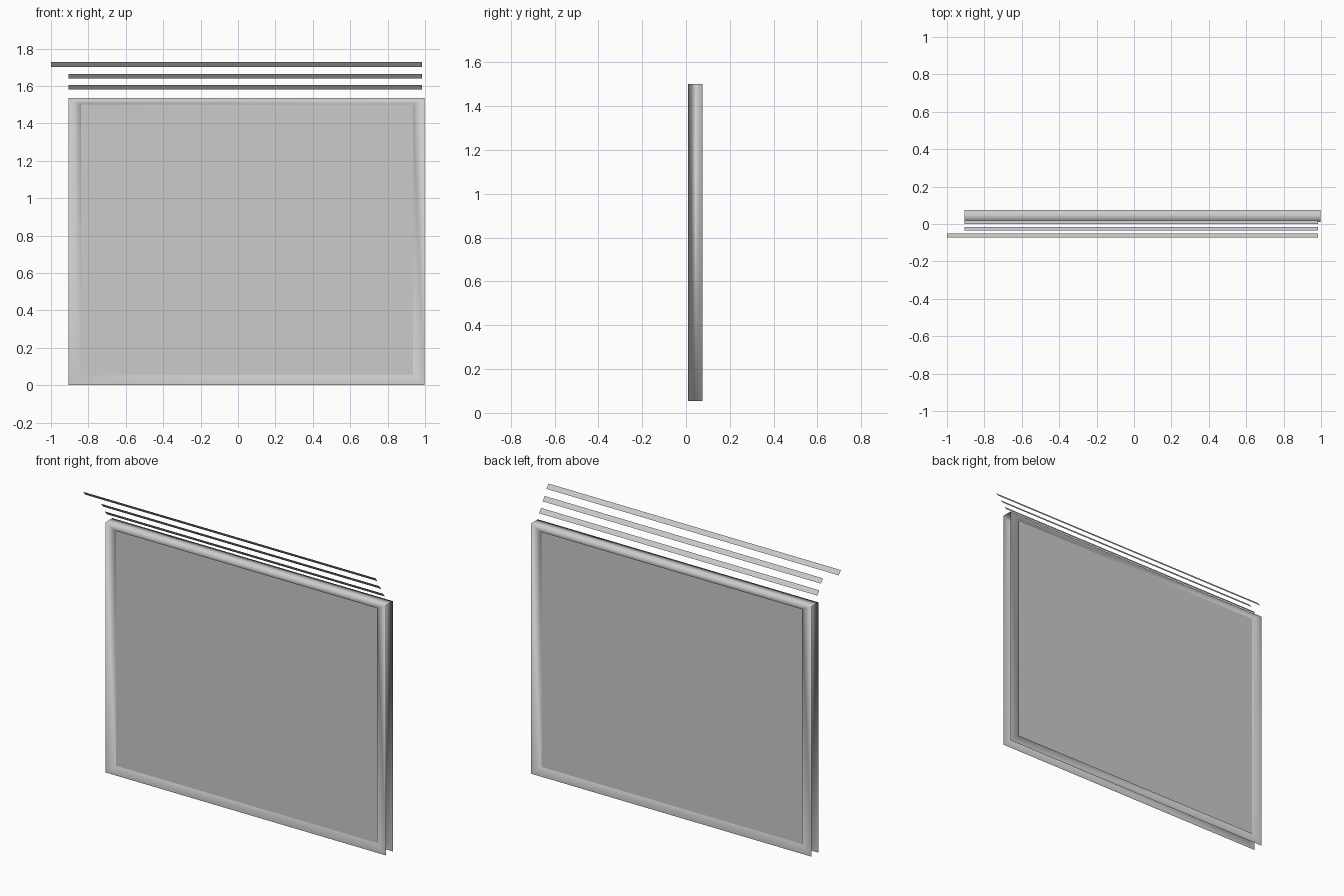
import bpy, bmesh

cube = bpy.data.objects.get("Cube")
if cube:
    bpy.data.objects.remove(cube, do_unlink=True)

gray = bpy.data.materials.new("light_gray")
gray.use_nodes = True
COLOR = (0.6, 0.6, 0.6, 1)
gray.diffuse_color = COLOR
gray.node_tree.nodes["Principled BSDF"].inputs["Base Color"].default_value = COLOR


def finish(name, bm, smooth=False):
    bmesh.ops.recalc_face_normals(bm, faces=bm.faces)
    me = bpy.data.meshes.new(name)
    bm.to_mesh(me)
    bm.free()
    me.materials.append(gray)
    for p in me.polygons:
        p.use_smooth = smooth
    ob = bpy.data.objects.new(name, me)
    bpy.context.collection.objects.link(ob)
    return ob


# Outer and inner outlines of the frame, and its front and back depth
OUT = (-0.905, 0.998, 0.0, 1.535)
INN = (-0.84, 0.935, 0.055, 1.5)
FRONT, BACK = 0.01, 0.075


def ring(bm, box, y):
    x0, x1, z0, z1 = box
    return [bm.verts.new((x, y, z)) for x, z in ((x0, z0), (x1, z0), (x1, z1), (x0, z1))]


# Frame: two thin flanges joined by an inner wall, open at the sides and
# bottom, closed along the top by a cap
bm = bmesh.new()
of, inf = ring(bm, OUT, FRONT), ring(bm, INN, FRONT)
ob, inb = ring(bm, OUT, BACK), ring(bm, INN, BACK)
for i in range(4):
    j = (i + 1) % 4
    for a, b in ((of, inf), (inf, inb), (inb, ob)):
        bm.faces.new((a[i], a[j], b[j], b[i]))
bm.faces.new((of[2], of[3], ob[3], ob[2]))
finish("window_frame", bm, smooth=True)

# Pane: slab set just inside both flanges
bm = bmesh.new()
f, b = ring(bm, INN, FRONT + 0.008), ring(bm, INN, BACK - 0.008)
bm.faces.new(f)
bm.faces.new(b[::-1])
finish("pane", bm)

# Loose tilted slats stepping up and forward above the frame: (x start, y back, z low)
for n, (x, y, z) in enumerate(((-0.905, 0.02, 1.58),
                               (-0.905, -0.015, 1.64),
                               (-1.0, -0.052, 1.702)), 1):
    bm = bmesh.new()
    corners = ((x, y, z), (0.983, y, z), (0.983, y - 0.02, z + 0.025), (x, y - 0.02, z + 0.025))
    bm.faces.new([bm.verts.new(c) for c in corners])
    finish(f"slat_{n}", bm)
